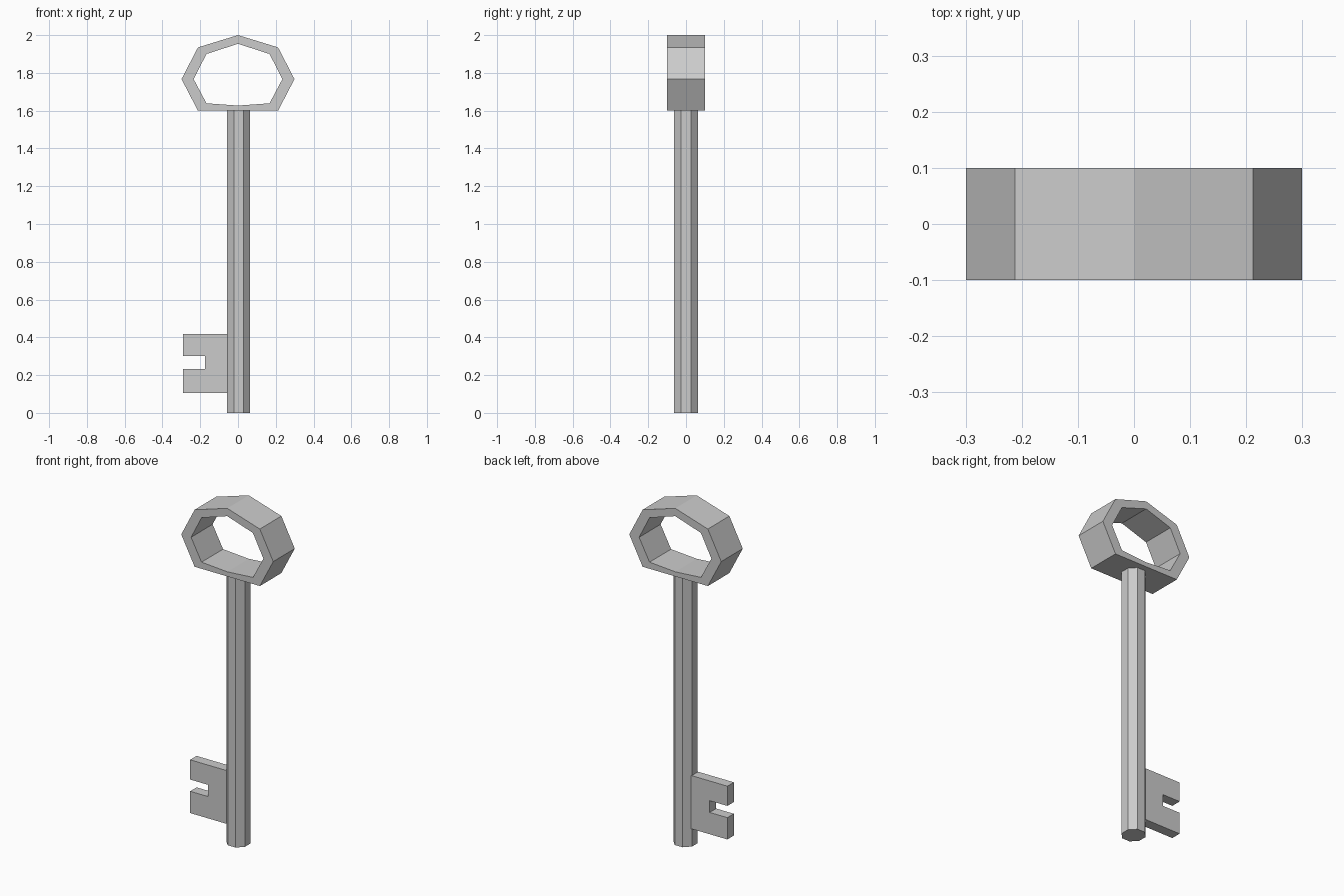
import bpy, bmesh, math

if "Cube" in bpy.data.objects:
    bpy.data.objects.remove(bpy.data.objects["Cube"])


def make_object(name, bm):
    bmesh.ops.recalc_face_normals(bm, faces=bm.faces)
    mesh = bpy.data.meshes.new(name)
    bm.to_mesh(mesh)
    bm.free()
    obj = bpy.data.objects.new(name, mesh)
    bpy.context.collection.objects.link(obj)
    return obj


def mirrored(half):
    """Close a half profile (top to bottom, both ends on x = 0) across x."""
    return half + [(-x, z) for x, z in half[-2:0:-1]]


# Bow: eight-segment ring with a flat underside
outer = mirrored([(0, 2.0), (0.212, 1.935), (0.299, 1.767), (0.212, 1.6), (0, 1.6)])
inner = mirrored([(0, 1.954), (0.167, 1.9), (0.235, 1.767), (0.167, 1.639), (0, 1.627)])
bm = bmesh.new()
loops = [[bm.verts.new((x, y, z)) for x, z in prof]
         for prof, y in ((outer, -0.1), (outer, 0.1), (inner, 0.1), (inner, -0.1))]
n = len(outer)
for k in range(4):
    a, b = loops[k], loops[(k + 1) % 4]
    for i in range(n):
        j = (i + 1) % n
        bm.faces.new((a[i], a[j], b[j], b[i]))
make_object("bow", bm)

# Shaft: octagonal rod with flats facing the axes
bm = bmesh.new()
ring = []
for i in range(8):
    t = math.radians(22.5 + 45 * i)
    ring.append(bm.verts.new((0.003 + 0.066 * math.cos(t), 0.0685 * math.sin(t), 0)))
base = bm.faces.new(ring)
ext = bmesh.ops.extrude_face_region(bm, geom=[base], use_keep_orig=True)
bmesh.ops.translate(bm, vec=(0, 0, 1.6),
                    verts=[v for v in ext["geom"] if isinstance(v, bmesh.types.BMVert)])
make_object("shaft", bm)

# Bit: notched plate, its root buried slightly in the shaft
bit_profile = [(-0.05, 0.105), (-0.29, 0.105), (-0.29, 0.233), (-0.175, 0.233),
               (-0.175, 0.302), (-0.29, 0.302), (-0.29, 0.418), (-0.05, 0.418)]
bm = bmesh.new()
face = bm.faces.new([bm.verts.new((x, -0.03, z)) for x, z in bit_profile])
ext = bmesh.ops.extrude_face_region(bm, geom=[face], use_keep_orig=True)
bmesh.ops.translate(bm, vec=(0, 0.06, 0),
                    verts=[v for v in ext["geom"] if isinstance(v, bmesh.types.BMVert)])
make_object("bit", bm)
